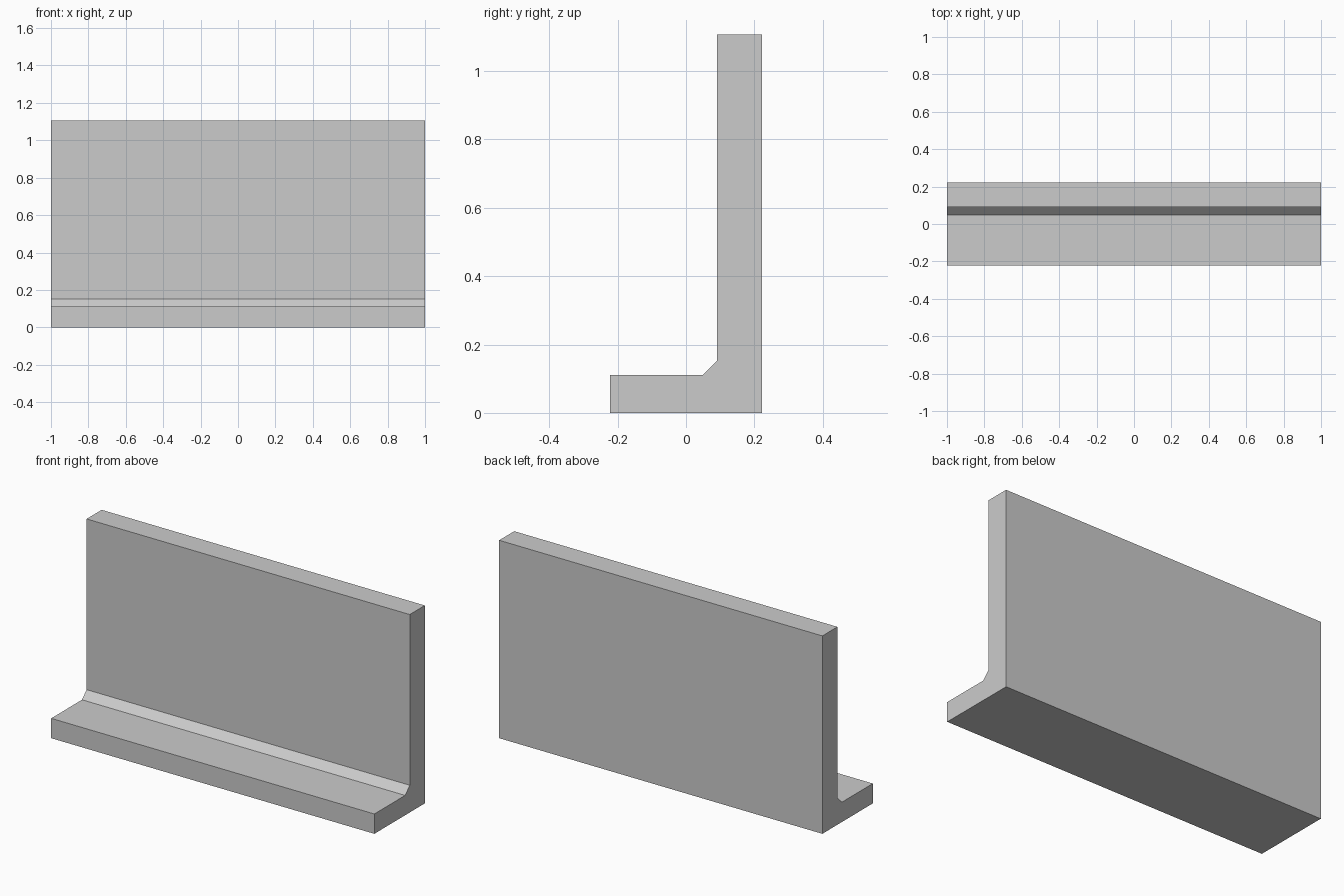
import bpy
import bmesh

if "Cube" in bpy.data.objects:
    bpy.data.objects.remove(bpy.data.objects["Cube"])

LENGTH = 2.0
HEIGHT = 1.107
HALF_DEPTH = 0.223
WALL_FRONT = 0.09
FOOT_TOP = 0.111
CHAMFER = 0.041

# L-shaped cross-section (y, z) with a chamfered inner corner
profile = [
    (-HALF_DEPTH, 0),
    (HALF_DEPTH, 0),
    (HALF_DEPTH, HEIGHT),
    (WALL_FRONT, HEIGHT),
    (WALL_FRONT, FOOT_TOP + CHAMFER),
    (WALL_FRONT - CHAMFER, FOOT_TOP),
    (-HALF_DEPTH, FOOT_TOP),
]

# Extrude the section along x
bm = bmesh.new()
section = bm.faces.new([bm.verts.new((-LENGTH / 2, y, z)) for y, z in profile])
result = bmesh.ops.extrude_face_region(bm, geom=[section], use_keep_orig=True)
moved = [v for v in result["geom"] if isinstance(v, bmesh.types.BMVert)]
bmesh.ops.translate(bm, verts=moved, vec=(LENGTH, 0, 0))
bmesh.ops.recalc_face_normals(bm, faces=bm.faces)

mesh = bpy.data.meshes.new("retaining_wall")
bm.to_mesh(mesh)
bm.free()
wall = bpy.data.objects.new("retaining_wall", mesh)
bpy.context.collection.objects.link(wall)
